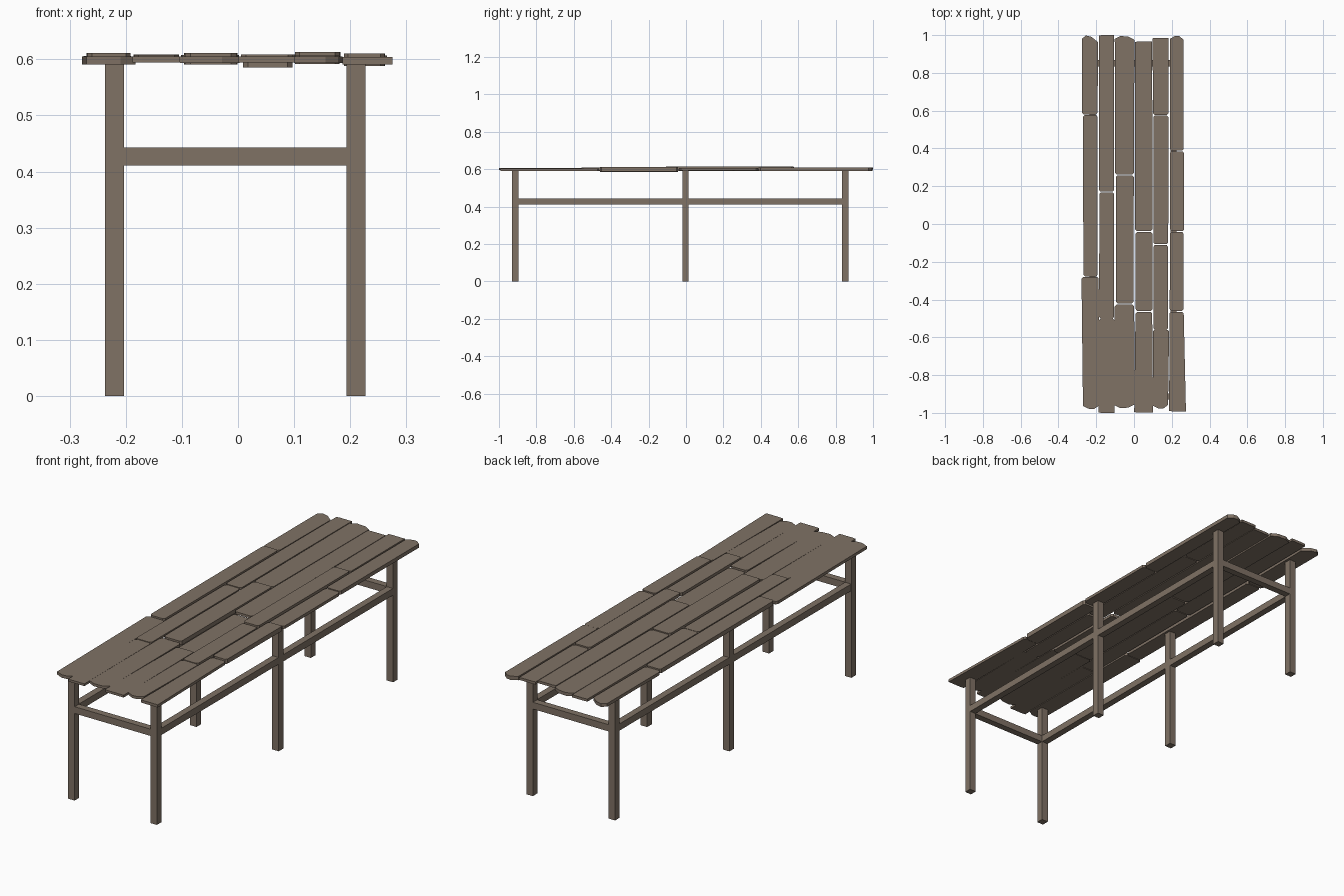
import bpy, bmesh

if "Cube" in bpy.data.objects:
    bpy.data.objects.remove(bpy.data.objects["Cube"])

wood = bpy.data.materials.new("weathered_wood")
wood.diffuse_color = (0.215, 0.168, 0.13, 1)
wood.use_nodes = True
wood.node_tree.nodes["Principled BSDF"].inputs["Base Color"].default_value = wood.diffuse_color


def finish(name, bm):
    bmesh.ops.recalc_face_normals(bm, faces=bm.faces)
    me = bpy.data.meshes.new(name)
    bm.to_mesh(me)
    bm.free()
    me.materials.append(wood)
    ob = bpy.data.objects.new(name, me)
    bpy.context.collection.objects.link(ob)
    return ob


def box(name, x0, x1, y0, y1, z0, z1):
    bm = bmesh.new()
    bmesh.ops.create_cube(bm, size=1)
    for v in bm.verts:
        v.co = ((x0 + x1) / 2 + v.co.x * (x1 - x0),
                (y0 + y1) / 2 + v.co.y * (y1 - y0),
                (z0 + z1) / 2 + v.co.z * (z1 - z0))
    return finish(name, bm)


# joint ends have small clipped corners: (fraction of width, distance back from the end)
JOINT = [(0, .009), (.1, 0), (.9, 0), (1, .009)]


def plank(name, y0, y1, front_x, back_x, z0, z1, front=JOINT, back=JOINT):
    """Board outline tapering from front_x to back_x, extruded to z1."""
    def pt(f, y):
        t = (y - y0) / (y1 - y0)
        l = front_x[0] + (back_x[0] - front_x[0]) * t
        r = front_x[1] + (back_x[1] - front_x[1]) * t
        return l + (r - l) * f, y, z0
    pts = [pt(f, y0 + d) for f, d in front]
    pts += [pt(f, y1 - d) for f, d in reversed(back)]
    bm = bmesh.new()
    face = bm.faces.new([bm.verts.new(p) for p in pts])
    ext = bmesh.ops.extrude_face_region(bm, geom=[face])["geom"]
    for v in ext:
        if isinstance(v, bmesh.types.BMVert):
            v.co.z = z1
    return finish(name, bm)


# legs
leg_y = {"front": (-.93, -.896), "middle": (-.02, .014), "back": (.834, .868)}
leg_x = {"left": (-.237, -.203), "right": (.193, .227)}
for side, (x0, x1) in leg_x.items():
    for place, (y0, y1) in leg_y.items():
        box(f"{place}_{side}_leg", x0, x1, y0, y1, 0, .593)
    # long rails between the legs on each side
    box(f"{side}_front_rail", x0 + .001, x1 - .001, -.896, -.02, .411, .443)
    box(f"{side}_back_rail", x0 + .001, x1 - .001, .014, .834, .411, .443)
# cross rails at both ends
for place in ("front", "back"):
    y0, y1 = leg_y[place]
    box(f"{place}_cross_rail", -.203, .193, y0 + .001, y1 - .001, .411, .443)

# worn outer ends
flat = [(0, .002), (.2, 0), (1, 0)]
round_end = [(0, .015), (.3, 0), (.7, .003), (1, .02)]
peak = [(0, .017), (.25, 0), (.6, .008), (1, .035)]
tip = [(0, .016), (.4, 0), (.7, .002), (1, .02)]

# planks, column by column from left to right
plank("left_edge_plank_back", .58, .998, (-.275, -.193), (-.275, -.19), .591, .606, back=peak)
plank("left_edge_plank_middle", -.277, .577, (-.268, -.192), (-.27, -.193), .591, .611)
plank("left_edge_plank_front", -.98, -.28, (-.27, -.183), (-.278, -.187), .591, .605, front=tip)

plank("left_plank_back", .172, 1, (-.186, -.105), (-.184, -.105), .597, .609, back=flat)
plank("left_plank_middle", -.5, .168, (-.185, -.105), (-.183, -.105), .597, .608)
plank("left_plank_front", -1, -.5, (-.188, -.103), (-.185, -.104), .594, .605, front=flat)

plank("centre_left_plank_back", .262, .995, (-.1, 0), (-.102, .002), .593, .608, back=round_end)
plank("centre_left_plank_middle", -.422, .258, (-.094, -.003), (-.096, -.001), .591, .611)
plank("centre_left_plank_front", -.975, -.427, (-.103, .003), (-.102, .001), .593, .605, front=round_end)

plank("centre_right_plank_back", -.036, .966, (.005, .098), (.005, .096), .597, .609, back=flat)
plank("centre_right_plank_middle", -.46, -.042, (.009, .097), (.009, .097), .585, .599)
plank("centre_right_plank_front", -.998, -.465, (.001, .101), (.008, .096), .594, .605, front=flat)

plank("right_plank_back", .578, .985, (.101, .183), (.098, .182), .597, .609, back=flat)
plank("right_plank_upper", -.107, .574, (.102, .181), (.102, .183), .597, .613)
plank("right_plank_lower", -.56, -.112, (.102, .181), (.102, .181), .592, .608)
plank("right_plank_front", -.978, -.56, (.1, .18), (.1, .186), .593, .605, front=tip)

plank("right_edge_plank_back", .388, .996, (.19, .262), (.19, .262), .591, .609, back=tip)
plank("right_edge_plank_upper", -.037, .384, (.19, .266), (.19, .265), .593, .607)
plank("right_edge_plank_lower", -.46, -.042, (.189, .261), (.19, .262), .588, .61)
plank("right_edge_plank_front", -.992, -.465, (.186, .275), (.188, .263), .591, .604, front=flat)
